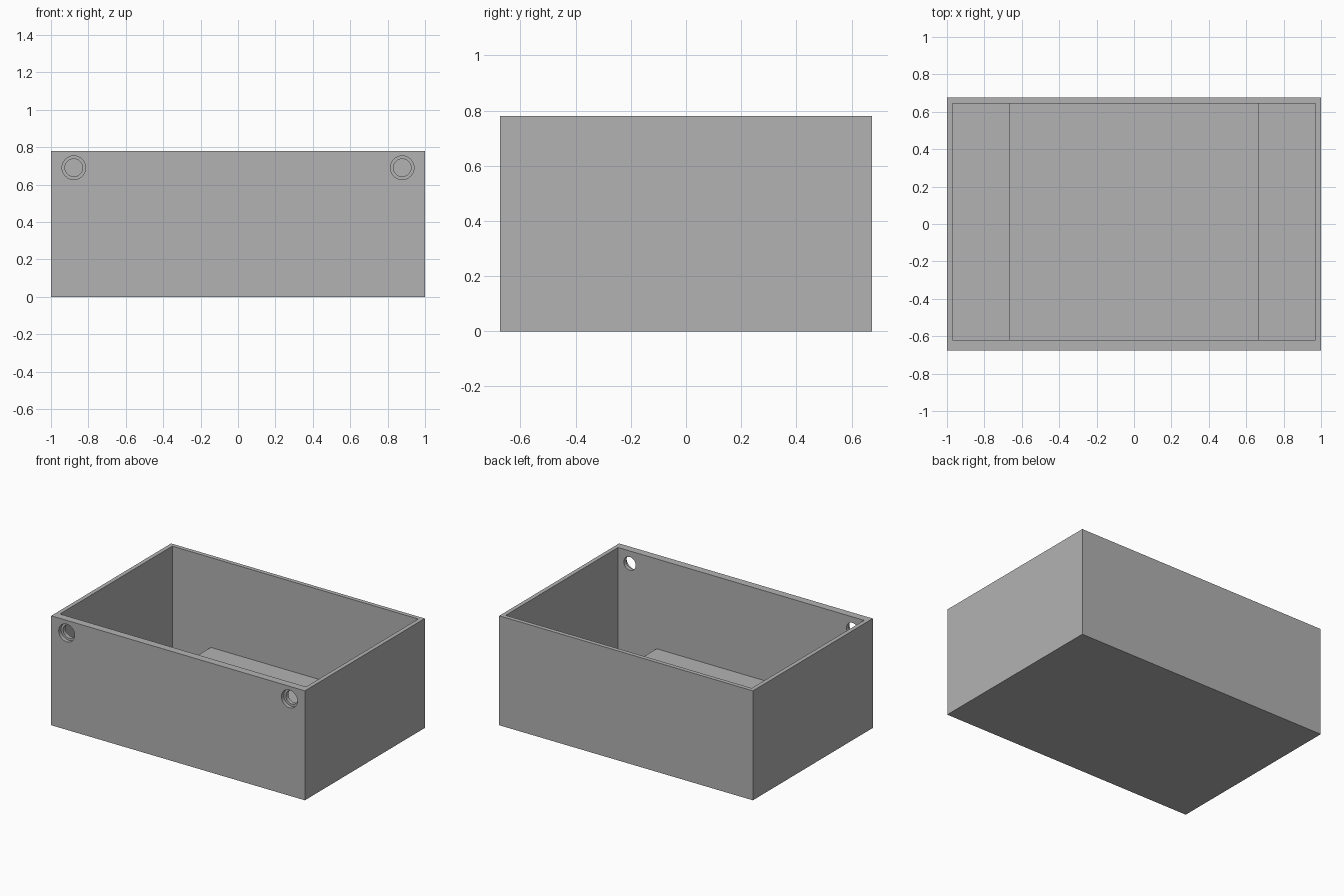
import bpy
import bmesh
from math import radians, cos, sin, tau
from mathutils import Vector

if "Cube" in bpy.data.objects:
    bpy.data.objects.remove(bpy.data.objects["Cube"], do_unlink=True)

WIDTH, DEPTH, HEIGHT = 2.0, 1.35, 0.78
SIDE_WALL, BACK_WALL, FRONT_WALL, FLOOR = 0.03, 0.03, 0.055, 0.03
STEP_X, STEP_Z = 0.665, 0.14          # raised middle of the floor
HOLE_X, HOLE_Z = 0.878, 0.69
FRONT = -DEPTH / 2

grey = bpy.data.materials.new("light grey")
grey.use_nodes = True
colour = (0.448, 0.448, 0.448, 1)
grey.diffuse_color = colour
grey.node_tree.nodes["Principled BSDF"].inputs["Base Color"].default_value = colour


def prism(name, profile, y0, y1):
    """Extrude an (x, z) outline from y0 to y1."""
    bm = bmesh.new()
    face = bm.faces.new([bm.verts.new((x, y0, z)) for x, z in profile])
    new = bmesh.ops.extrude_face_region(bm, geom=[face])["geom"]
    verts = [v for v in new if isinstance(v, bmesh.types.BMVert)]
    bmesh.ops.translate(bm, verts=verts, vec=Vector((0, y1 - y0, 0)))
    bmesh.ops.recalc_face_normals(bm, faces=bm.faces)
    mesh = bpy.data.meshes.new(name)
    bm.to_mesh(mesh)
    bm.free()
    mesh.materials.append(grey)
    obj = bpy.data.objects.new(name, mesh)
    bpy.context.collection.objects.link(obj)
    return obj


def circle(x, z, radius, sides=48):
    return [(x + radius * cos(tau * i / sides), z + radius * sin(tau * i / sides))
            for i in range(sides)]


def cut(target, cutter):
    """Subtract a cutter, apply it and remove the helper."""
    cutter.hide_render = True
    mod = target.modifiers.new("cut", "BOOLEAN")
    mod.operation, mod.solver, mod.object = "DIFFERENCE", "EXACT", cutter
    bpy.context.view_layer.objects.active = target
    bpy.ops.object.modifier_apply(modifier=mod.name)
    bpy.data.objects.remove(cutter, do_unlink=True)


# Outer block
half = WIDTH / 2
box = prism("open_box", [(-half, 0), (half, 0), (half, HEIGHT), (-half, HEIGHT)],
            FRONT, -FRONT)

# Cavity with a deeper pocket on each side of the raised floor
inner = half - SIDE_WALL
right = [(STEP_X, STEP_Z), (STEP_X, FLOOR), (inner, FLOOR), (inner, HEIGHT + 0.1)]
left = [(-x, z) for x, z in reversed(right)]
cut(box, prism("cavity_cutter", right + left, FRONT + FRONT_WALL, -FRONT - BACK_WALL))

# Counterbored holes in the upper front corners
for side in (-1, 1):
    x = side * HOLE_X
    cut(box, prism("bore_cutter", circle(x, HOLE_Z, 0.047), FRONT - 0.05, FRONT + 0.1))
    cut(box, prism("recess_cutter", circle(x, HOLE_Z, 0.063), FRONT - 0.05, FRONT + 0.027))

bpy.ops.object.select_all(action="DESELECT")
box.select_set(True)
bpy.context.view_layer.objects.active = box
bpy.ops.object.shade_smooth_by_angle(angle=radians(30))
